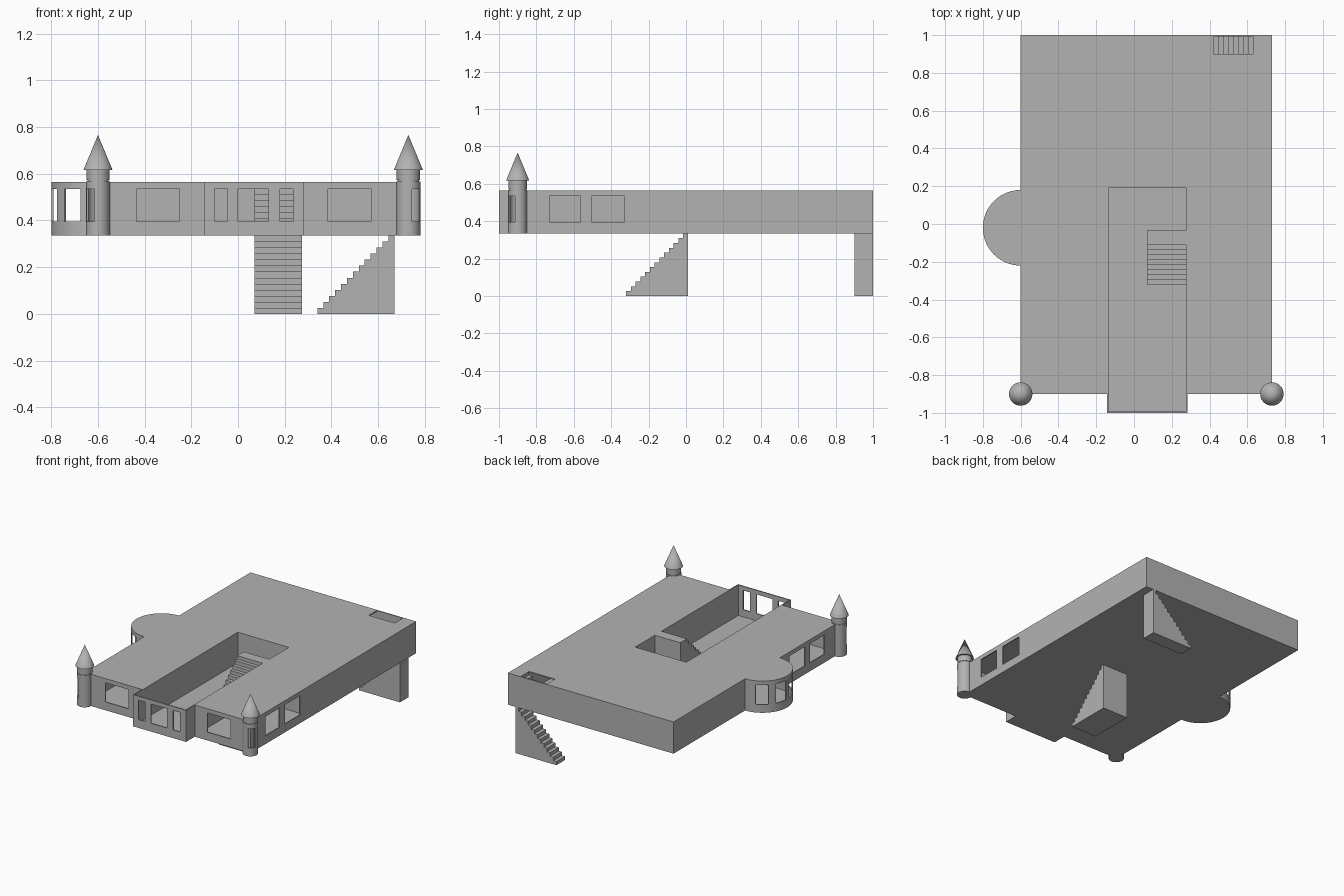
import bpy, bmesh, math

if "Cube" in bpy.data.objects:
    bpy.data.objects.remove(bpy.data.objects["Cube"])

Z0, Z1 = 0.335, 0.565          # storey floor and roof height
W0, W1 = 0.395, 0.535          # window sill and head
T = 0.008                      # wall thickness
PX0, PX1, PY = -0.135, 0.275, 0.19   # open hall
BX, BY = -0.6, -0.02           # bay centre

grey = bpy.data.materials.new("plain_grey")
grey.diffuse_color = (0.45, 0.45, 0.45, 1)
grey.use_nodes = True
grey.node_tree.nodes["Principled BSDF"].inputs["Base Color"].default_value = grey.diffuse_color


def finish(name, bm):
    bmesh.ops.recalc_face_normals(bm, faces=bm.faces)
    me = bpy.data.meshes.new(name)
    bm.to_mesh(me)
    bm.free()
    ob = bpy.data.objects.new(name, me)
    bpy.context.collection.objects.link(ob)
    me.materials.append(grey)
    return ob


def extrude_up(bm, faces, h):
    r = bmesh.ops.extrude_face_region(bm, geom=faces)
    vs = [g for g in r["geom"] if isinstance(g, bmesh.types.BMVert)]
    bmesh.ops.translate(bm, verts=vs, vec=h)


def grid_solid(name, us, vs, skip, to3d, depth):
    """Plate made of grid cells, leaving out the skipped cells."""
    bm = bmesh.new()
    P = [[bm.verts.new(to3d(u, v)) for v in vs] for u in us]
    for i in range(len(us) - 1):
        for j in range(len(vs) - 1):
            if not skip((us[i] + us[i+1]) / 2, (vs[j] + vs[j+1]) / 2):
                bm.faces.new((P[i][j], P[i+1][j], P[i+1][j+1], P[i][j+1]))
    bmesh.ops.delete(bm, geom=[v for v in bm.verts if not v.link_faces], context='VERTS')
    extrude_up(bm, bm.faces[:], depth)
    bmesh.ops.dissolve_limit(bm, angle_limit=0.01, verts=bm.verts, edges=bm.edges)
    return finish(name, bm)


def wall(name, axis, pos, a, b, wins=(), inward=1, full=False):
    """Straight wall along x or y with window openings."""
    us = sorted({a, b, *[w for p in wins for w in p]})
    vs = [Z0, Z1] if full else [Z0, W0, W1, Z1]
    skip = lambda u, v: W0 < v < W1 and any(p[0] < u < p[1] for p in wins)
    if not wins:
        vs = [Z0, Z1]
    if axis == 'x':
        return grid_solid(name, us, vs, skip, lambda u, v: (u, pos, v), (0, inward * T, 0))
    return grid_solid(name, us, vs, skip, lambda u, v: (pos, u, v), (inward * T, 0, 0))


def curved_wall(name, cx, cy, r, a0, a1, n, z, wins):
    """Upright cylinder shell with openings given as angle ranges in degrees."""
    bm = bmesh.new()
    angs = sorted({a0 + (a1 - a0) * i / n for i in range(n + 1)} | {float(w) for p in wins for w in p})
    zs = [z[0], W0, W1, z[1]]

    def ring(rad):
        return [[bm.verts.new((cx + rad * math.cos(math.radians(a)),
                               cy + rad * math.sin(math.radians(a)), h)) for h in zs] for a in angs]
    A, B = ring(r), ring(r - T)
    m = len(angs) - 1
    solid = lambda i, j: 0 <= i < m and 0 <= j < 3 and not (
        j == 1 and any(p[0] < (angs[i] + angs[i+1]) / 2 < p[1] for p in wins))
    for i in range(m):
        for j in range(3):
            if not solid(i, j):
                continue
            for R in (A, B):
                bm.faces.new((R[i][j], R[i+1][j], R[i+1][j+1], R[i][j+1]))
            for di, dj, p, q in ((-1, 0, (i, j), (i, j+1)), (1, 0, (i+1, j), (i+1, j+1)),
                                 (0, -1, (i, j), (i+1, j)), (0, 1, (i, j+1), (i+1, j+1))):
                if not solid(i + di, j + dj):
                    bm.faces.new((A[p[0]][p[1]], A[q[0]][q[1]], B[q[0]][q[1]], B[p[0]][p[1]]))
    bmesh.ops.remove_doubles(bm, verts=bm.verts, dist=1e-5)
    return finish(name, bm)


def prism(name, pts, vec):
    bm = bmesh.new()
    f = bm.faces.new([bm.verts.new(p) for p in pts])
    extrude_up(bm, [f], vec)
    return finish(name, bm)


def stair(name, start, z, run, rise, n, total, place, vec):
    """Solid stair: n steps, then level up to the total length."""
    pts = [(start, z)]
    for i in range(n):
        pts += [(start + run * i / n, z + rise * (i + 1) / n),
                (start + run * (i + 1) / n, z + rise * (i + 1) / n)]
    if total > run + 1e-4:
        pts[-1] = (start + total, z + rise)
    pts.append((start + total, z))
    return prism(name, [place(u, w) for u, w in pts], vec)


def smooth(ob):
    bpy.ops.object.select_all(action='DESELECT')
    ob.select_set(True)
    bpy.context.view_layer.objects.active = ob
    bpy.ops.object.shade_smooth_by_angle(angle=math.radians(35))


# floor and roof plates
grid_solid("floor", [-0.6, PX0, PX1, 0.73], [-1, -0.9, 1],
           lambda x, y: y < -0.9 and not PX0 < x < PX1,
           lambda x, y: (x, y, Z0), (0, 0, T))
grid_solid("roof", [-0.6, PX0, PX1, 0.42, 0.63, 0.73], [-0.9, PY, 0.9, 1],
           lambda x, y: (PX0 < x < PX1 and y < PY) or (0.42 < x < 0.63 and y > 0.9),
           lambda x, y: (x, y, Z1), (0, 0, -T))

# outer walls
side = [(-0.73, -0.565), (-0.505, -0.33)]
wall("right_wall", 'y', 0.73, -0.9, 1, side, -1)
wall("left_wall_front", 'y', -0.6, -0.9, BY - 0.2, side)
wall("left_wall_back", 'y', -0.6, BY + 0.2, 1)
wall("back_wall", 'x', 1, -0.6, 0.73, (), -1)
wall("front_wall_left", 'x', -0.9, -0.6, PX0, [(-0.435, -0.25)])
wall("front_wall_right", 'x', -0.9, PX1, 0.73, [(0.385, 0.57)])
wall("hall_front_wall", 'x', -1, PX0, PX1, [(-0.1, -0.045), (0.0, 0.13), (0.18, 0.235)])

# walls of the open hall
wall("hall_left_wall", 'y', PX0, -1, PY, (), -1)
wall("hall_right_wall", 'y', PX1, -1, PY)
wall("hall_back_wall", 'x', PY, PX0, PX1)

# inner partitions
wall("partition_a", 'y', PX0, 0.45, 1, (), -1)
wall("partition_b", 'y', PX1, 0.45, 1)
wall("partition_c", 'x', 0.45, PX1, 0.73)
wall("partition_d", 'x', -0.22, 0.33, 0.73)
wall("partition_e", 'x', -0.22, -0.6, PX0)

# round bay on the left
smooth(curved_wall("bay_wall", BX, BY, 0.2, 90, 270, 36, (Z0, Z1),
                   [(180 + c - 12, 180 + c + 12) for c in (-56, -17, 17, 56)]))
arc = [(BX + 0.2 * math.cos(math.radians(90 + 5 * i)),
        BY + 0.2 * math.sin(math.radians(90 + 5 * i))) for i in range(37)]
prism("bay_floor", [(x, y, Z0) for x, y in arc], (0, 0, T))
prism("bay_roof", [(x, y, Z1) for x, y in arc], (0, 0, -T))

# corner turrets
for tag, x, mid in (("left", -0.6, 225), ("right", 0.73, 315)):
    smooth(curved_wall(tag + "_turret", x, -0.9, 0.051, mid - 180, mid + 180, 32, (Z0, Z1 + 0.003),
                       [(mid - 28, mid + 28)]))
    for part, r1, r2, a, b in (("base", 0.05, 0.05, Z0, Z0 + T), ("neck", 0.05, 0.05, 0.573, 0.62),
                               ("core", 0.046, 0.046, 0.56, 0.575), ("spire", 0.062, 0, 0.617, 0.767)):
        bm = bmesh.new()
        bmesh.ops.create_cone(bm, cap_ends=True, segments=32, radius1=r1, radius2=r2, depth=b - a)
        bmesh.ops.translate(bm, verts=bm.verts, vec=(x, -0.9, (a + b) / 2))
        bmesh.ops.remove_doubles(bm, verts=bm.verts, dist=1e-5)
        smooth(finish(tag + "_turret_" + part, bm))

# stairs: lower flights to the ground, upper flights to the roof
hall = lambda u, w: (0.07, u, w)
back = lambda u, w: (u, 0.9, w)
hw, bw = (0.205, 0, 0), (0, 0.1, 0)
stair("hall_stair_lower", -0.32, 0, 0.33, Z0, 13, 0.33, hall, hw)
stair("hall_stair_upper", -0.32, Z0, 0.235, Z1 - Z0, 9, 0.285, hall, hw)
stair("back_stair_lower", 0.34, 0, 0.33, Z0, 13, 0.33, back, bw)
stair("back_stair_upper", 0.42, Z0, 0.235, Z1 - Z0, 9, 0.235, back, (0, 0.099, 0))
